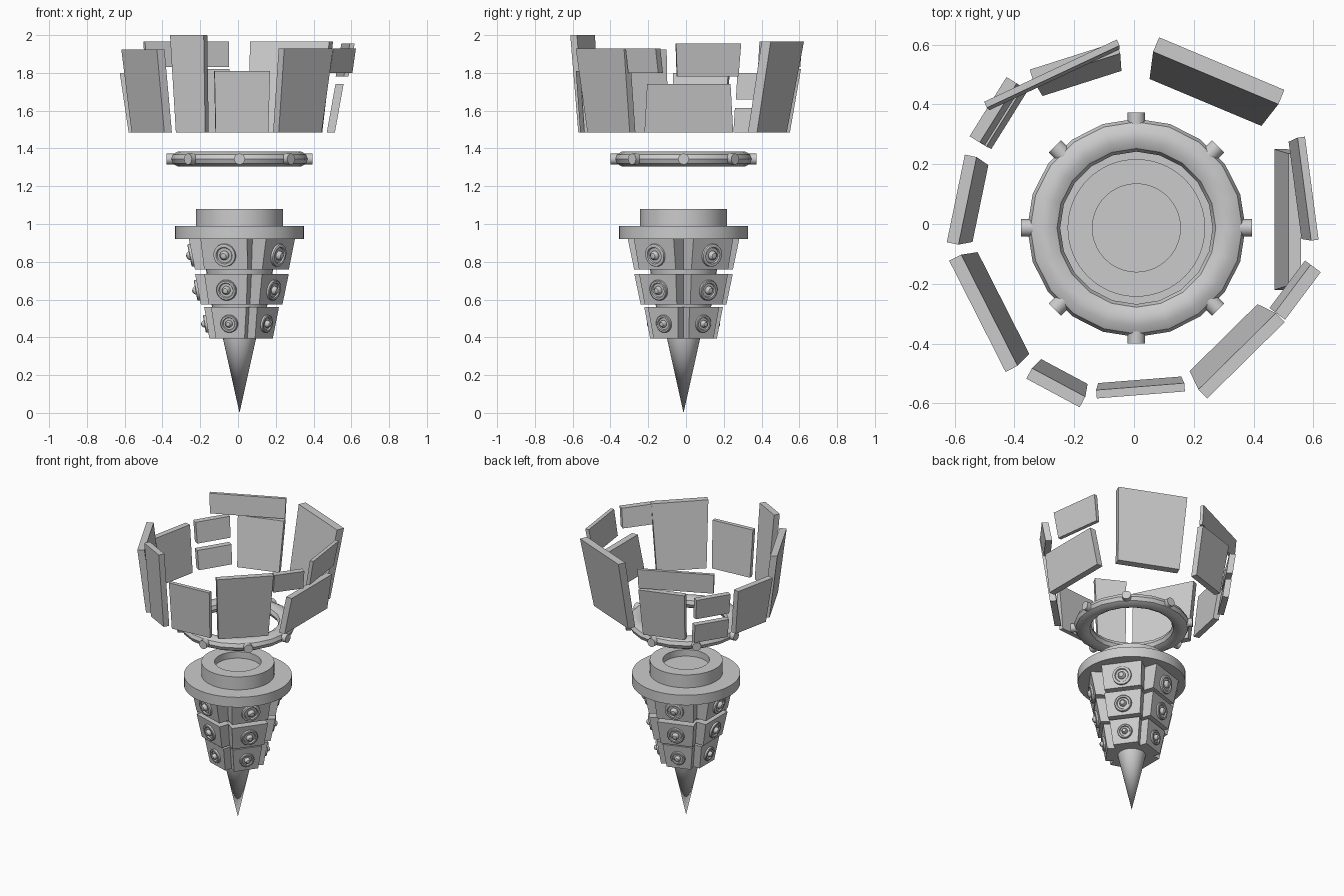
import bpy, bmesh, math
from mathutils import Vector, Matrix

if "Cube" in bpy.data.objects:
    bpy.data.objects.remove(bpy.data.objects["Cube"])

CX, CY = 0.008, -0.013
AXIS = Matrix.Translation((CX, CY, 0))


def finish(name, bm, smooth=False):
    bmesh.ops.remove_doubles(bm, verts=bm.verts, dist=1e-5)
    bmesh.ops.recalc_face_normals(bm, faces=bm.faces)
    me = bpy.data.meshes.new(name)
    bm.to_mesh(me)
    bm.free()
    ob = bpy.data.objects.new(name, me)
    bpy.context.collection.objects.link(ob)
    if smooth:
        bpy.ops.object.select_all(action='DESELECT')
        ob.select_set(True)
        bpy.context.view_layer.objects.active = ob
        bpy.ops.object.shade_smooth_by_angle(angle=math.radians(30))
    return ob


def lathe(bm, profile, steps, matrix=AXIS, closed=False):
    """Revolve an (r, z) profile around local z."""
    vs = [bm.verts.new((r, 0, z)) for r, z in profile]
    pairs = list(zip(vs, vs[1:])) + ([(vs[-1], vs[0])] if closed else [])
    es = [bm.edges.new(p) for p in pairs]
    before = set(bm.verts) - set(vs)
    bmesh.ops.spin(bm, geom=vs + es, cent=(0, 0, 0), axis=(0, 0, 1),
                   angle=math.tau, steps=steps, use_duplicate=False)
    new = [v for v in bm.verts if v not in before]
    bmesh.ops.transform(bm, matrix=matrix, verts=new)


def hexa(bm, pts):
    """Six-sided block: four bottom points, then four top points."""
    v = [bm.verts.new(p) for p in pts]
    for f in ((0, 1, 2, 3), (4, 5, 6, 7), (0, 1, 5, 4),
              (1, 2, 6, 5), (2, 3, 7, 6), (3, 0, 4, 7)):
        bm.faces.new([v[i] for i in f])


# Pointed tip and inner core
bm = bmesh.new()
lathe(bm, [(0, 0), (0.088, 0.395), (0.10, 0.46), (0, 0.46)], 32)
finish("tip_spike", bm, True)
bm = bmesh.new()
lathe(bm, [(0, 0.40), (0.12, 0.40), (0.205, 0.93), (0, 0.93)], 32)
finish("core", bm, True)

# Collar and hollow neck
bm = bmesh.new()
lathe(bm, [(0, 0.92), (0.341, 0.92), (0.341, 0.99), (0, 0.99)], 64)
finish("collar", bm, True)
bm = bmesh.new()
lathe(bm, [(0, 0.985), (0.23, 0.985), (0.23, 1.08), (0.147, 1.08),
           (0.147, 1.035), (0, 1.035)], 64)
finish("neck", bm, True)

# Three tiers of five flared blocks, each with a round bolt
# z0, z1, face distance and half width at bottom, then at top, bolt radius
TIERS = [(0.76, 0.92, 0.236, 0.12, 0.268, 0.13, 0.062),
         (0.575, 0.735, 0.205, 0.105, 0.235, 0.12, 0.056),
         (0.395, 0.56, 0.16, 0.08, 0.187, 0.098, 0.048)]
for n, (z0, z1, a0, w0, a1, w1, R) in enumerate(TIERS, 1):
    blocks, bolts = bmesh.new(), bmesh.new()
    tilt = math.atan2(a1 - a0, z1 - z0)
    bolt = [(R, -0.004), (R * 0.97, 0.01), (R * 0.9, 0.013), (R * 0.72, 0.013),
            (R * 0.65, 0.005), (R * 0.4, 0.005), (R * 0.38, 0.016),
            (R * 0.24, 0.027), (0, 0.031)]
    for k in range(5):
        rot = AXIS @ Matrix.Rotation(math.radians(36 + 72 * k), 4, 'Z')
        d = 0.105
        hexa(blocks, [rot @ Vector(p) for p in (
            (a0 - d, -w0, z0), (a0, -w0, z0), (a0, w0, z0), (a0 - d, w0, z0),
            (a1 - d, -w1, z1), (a1, -w1, z1), (a1, w1, z1), (a1 - d, w1, z1))])
        place = (rot @ Matrix.Translation(((a0 + a1) / 2, 0, (z0 + z1) / 2 - 0.005))
                 @ Matrix.Rotation(math.pi / 2 + tilt, 4, 'Y'))
        lathe(bolts, bolt, 24, place)
    finish(f"tier_{n}_blocks", blocks)
    finish(f"tier_{n}_bolts", bolts, True)

# Floating ring with eight studs
bm = bmesh.new()
oval = [(0.31 + 0.055 * math.cos(i * math.tau / 10),
         1.344 + 0.041 * math.sin(i * math.tau / 10)) for i in range(10)]
lathe(bm, oval, 20, closed=True)
finish("floating_ring", bm, True)
bm = bmesh.new()
for k in range(8):
    place = (AXIS @ Matrix.Rotation(k * math.pi / 4, 4, 'Z')
             @ Matrix.Translation((0.33, 0, 1.344)) @ Matrix.Rotation(math.pi / 2, 4, 'Y'))
    lathe(bm, [(0, 0), (0.029, 0), (0.029, 0.056), (0, 0.056)], 16, place)
finish("ring_studs", bm, True)


# Broken wall panels leaning outward around the top
def panel(name, p, q, z0, z1, thick, slope, widen):
    """p, q: ends of the inner bottom edge seen from above."""
    p, q = Vector((*p, 0)), Vector((*q, 0))
    mid = (p + q) / 2
    out = Vector((q.y - p.y, p.x - q.x, 0)).normalized()
    if out.dot(mid - Vector((CX, CY, 0))) < 0:
        out = -out
    lean = out * slope * (z1 - z0)
    t = out * thick
    low, high = Vector((0, 0, z0)), Vector((0, 0, z1))
    p1, q1 = (mid + (e - mid) * widen + lean for e in (p, q))
    bm = bmesh.new()
    hexa(bm, [p + low, q + low, q + t + low, p + t + low,
              p1 + high, q1 + high, q1 + t + high, p1 + t + high])
    finish(name, bm)


Z = 1.485
panel("panel_back_right", (0.052, 0.485), (0.426, 0.328), Z, 1.965, 0.052, 0.185, 1.12)
panel("panel_right_low", (0.47, 0.25), (0.47, -0.22), Z, 1.74, 0.043, 0.18, 0.94)
panel("panel_right_high", (0.517, 0.275), (0.56, -0.05), 1.78, 1.955, 0.025, 0.18, 1.06)
panel("panel_front_right", (0.186, -0.492), (0.413, -0.268), Z, 1.93, 0.042, 0.145, 1.14)
panel("panel_front_right_arm", (0.453, -0.281), (0.572, -0.122), 1.80, 1.93, 0.042, 0.18, 1.0)
panel("panel_front", (-0.12, -0.532), (0.158, -0.51), Z, 1.81, 0.028, 0.07, 1.06)
panel("panel_front_left", (-0.31, -0.452), (-0.155, -0.535), Z, 2.0, 0.04, 0.08, 1.15)
panel("panel_left_front", (-0.523, -0.094), (-0.35, -0.435), Z, 1.925, 0.045, 0.12, 1.09)
panel("panel_left", (-0.487, 0.197), (-0.54, -0.06), Z, 1.80, 0.04, 0.14, 1.14)
panel("panel_back_left_lower", (-0.477, 0.251), (-0.356, 0.445), Z, 1.615, 0.04, 0.14, 1.02)
panel("panel_back_left_upper", (-0.498, 0.264), (-0.377, 0.458), 1.66, 1.80, 0.04, 0.14, 1.02)
panel("panel_back", (-0.306, 0.428), (-0.042, 0.512), Z, 1.82, 0.04, 0.17, 1.1)
panel("panel_back_left_beam", (-0.483, 0.381), (-0.048, 0.585), 1.83, 1.965, 0.022, 0.08, 1.02)
